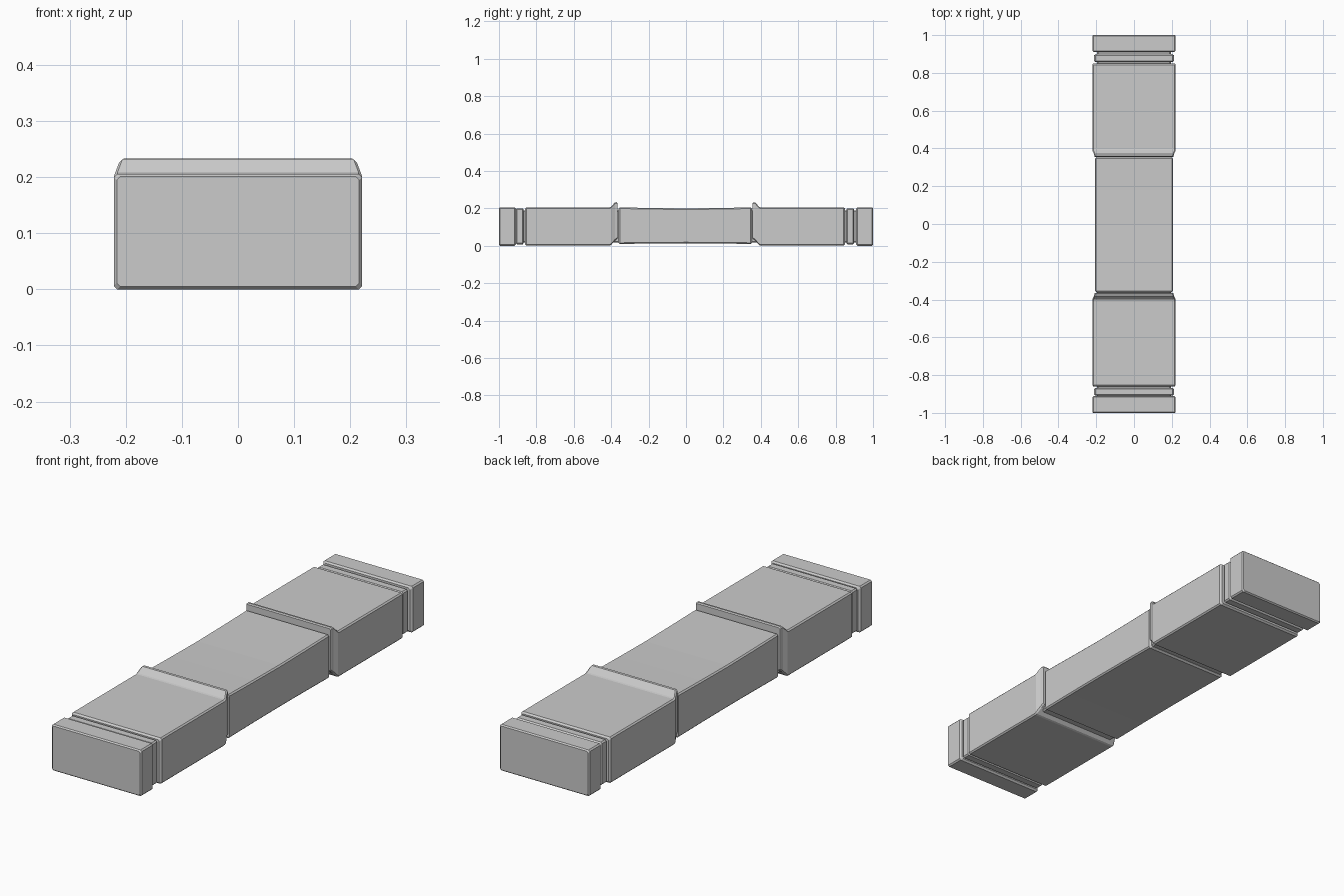
import bpy, bmesh


def loft(name, stations, c=0.006):
    """Chamfered-rectangle sections along y: (y, half width, bottom z, top z)."""
    bm = bmesh.new()
    rings = []
    for y, w, lo, hi in stations:
        pts = [(-w + c, lo), (w - c, lo), (w, lo + c), (w, hi - c),
               (w - c, hi), (-w + c, hi), (-w, hi - c), (-w, lo + c)]
        rings.append([bm.verts.new((x, y, z)) for x, z in pts])
    for a, b in zip(rings, rings[1:]):
        for i in range(8):
            j = (i + 1) % 8
            bm.faces.new((a[i], a[j], b[j], b[i]))
    bm.faces.new(rings[0])
    bm.faces.new(rings[-1])
    bmesh.ops.recalc_face_normals(bm, faces=bm.faces)
    mesh = bpy.data.meshes.new(name)
    bm.to_mesh(mesh)
    bm.free()
    ob = bpy.data.objects.new(name, mesh)
    bpy.context.collection.objects.link(ob)
    return ob


# Inner core seen at the bottom of the grooves
loft("inner_core", [(-0.96, 0.195, 0.018, 0.188), (0.96, 0.195, 0.018, 0.188)])

# Middle bar, slightly dished along its length
loft("middle_bar", [
    (-0.362, 0.198, 0.017, 0.198), (-0.354, 0.206, 0.010, 0.205),
    (-0.18, 0.206, 0.012, 0.202), (0.0, 0.206, 0.013, 0.200),
    (0.18, 0.206, 0.012, 0.202), (0.346, 0.206, 0.010, 0.205),
    (0.354, 0.198, 0.017, 0.198)])

for side, s, d in (("front", -1, 0.005), ("back", 1, -0.005)):
    def part(name, stations, shift=d):
        loft(f"{side}_{name}", [(s * (y + shift), w, lo, hi)
                                for y, w, lo, hi in stations])

    # Wide block with a raised lip facing the middle
    part("block", [
        (0.361, 0.208, 0.040, 0.228), (0.365, 0.210, 0.036, 0.233),
        (0.375, 0.212, 0.028, 0.232), (0.396, 0.221, 0.004, 0.208),
        (0.404, 0.221, 0.001, 0.206), (0.848, 0.221, 0.001, 0.206),
        (0.856, 0.214, 0.008, 0.199)])
    # Narrow band between two grooves
    part("band", [
        (0.863, 0.204, 0.014, 0.194), (0.868, 0.211, 0.008, 0.200),
        (0.898, 0.211, 0.008, 0.200), (0.904, 0.204, 0.014, 0.194)])
    # End cap
    part("end_cap", [
        (0.910, 0.213, 0.008, 0.199), (0.917, 0.221, 0.000, 0.206),
        (0.994, 0.221, 0.000, 0.206), (1.0, 0.216, 0.005, 0.201)], 0)
